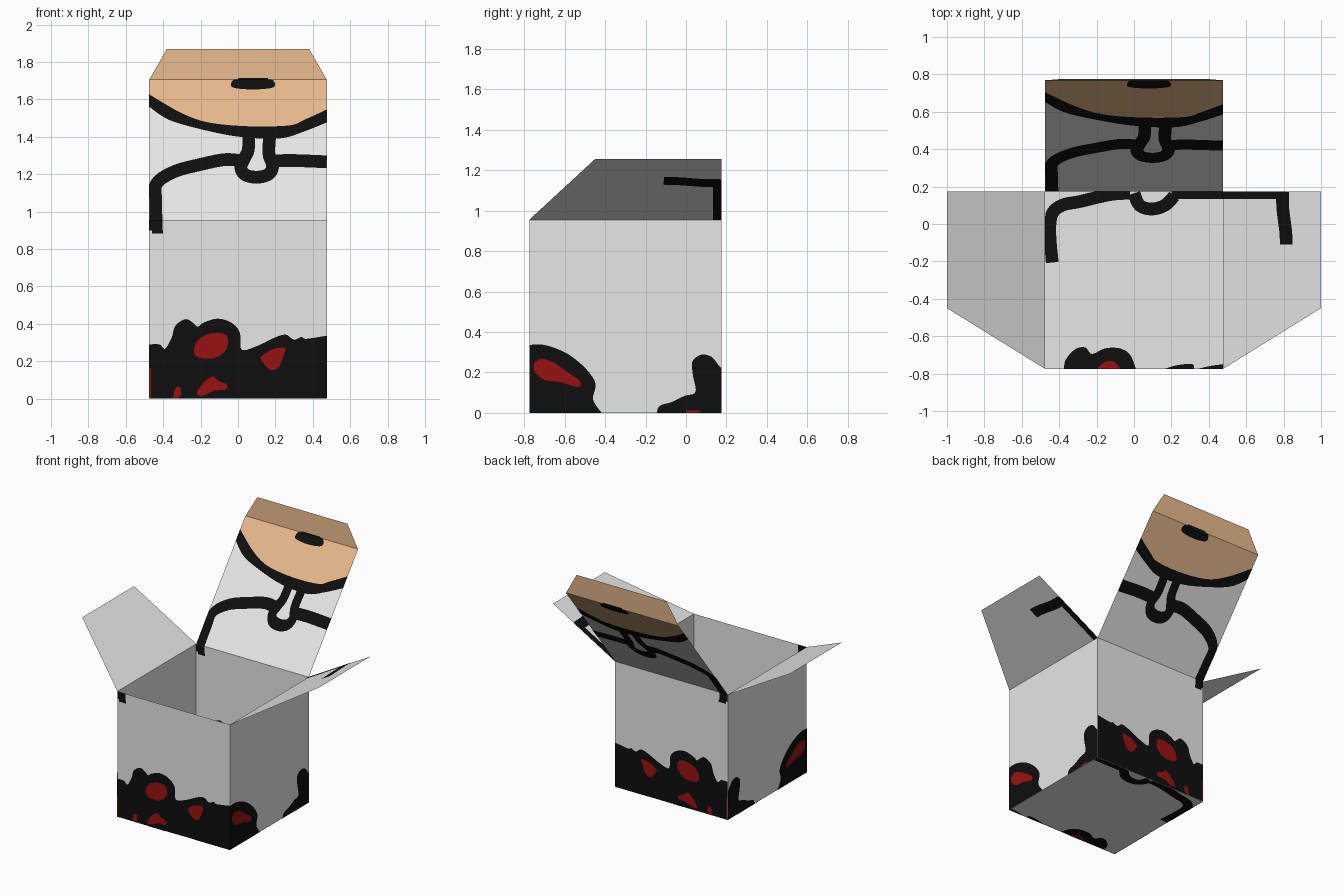
import bpy, bmesh
from mathutils import Vector

if "Cube" in bpy.data.objects:
    bpy.data.objects.remove(bpy.data.objects["Cube"])


def material(name, rgb):
    m = bpy.data.materials.new(name)
    m.diffuse_color = (*rgb, 1)
    m.use_nodes = True
    m.node_tree.nodes["Principled BSDF"].inputs["Base Color"].default_value = m.diffuse_color
    return m


WHITE = material("card white", (0.88, 0.88, 0.88))
BLACK = material("ink black", (0.0045, 0.0045, 0.0045))
RED = material("dark red", (0.32, 0.0056, 0.0056))
TAN = material("tan", (0.91, 0.55, 0.30))

W, F, B, H = 0.475, -0.775, 0.175, 0.955     # half width, front y, back y, wall height
LID_Y, LID_Z = 0.768, 1.705                  # far edge of the lid
LIFT = {TAN: 0.001, BLACK: 0.002, RED: 0.0035}


def add_object(name, bm, mat):
    me = bpy.data.meshes.new(name)
    bm.to_mesh(me)
    bm.free()
    me.materials.append(mat)
    bpy.context.collection.objects.link(bpy.data.objects.new(name, me))


def sheet(name, fn, outline, mat=WHITE):
    bm = bmesh.new()
    bm.faces.new([bm.verts.new(fn(*p)) for p in outline])
    add_object(name, bm, mat)


def rect(u0, u1, v0, v1):
    return [(u0, v0), (u1, v0), (u1, v1), (u0, v1)]


def smooth(pts, closed=False, n=5):
    """Curve through the points (Catmull-Rom)."""
    p = [Vector(q) for q in pts]
    p = [p[-1]] + p + p[:2] if closed else [p[0]] + p + [p[-1]]
    out = []
    for a, b, c, d in zip(p, p[1:], p[2:], p[3:]):
        for i in range(n):
            t = i / n
            out.append(0.5 * (2 * b + (c - a) * t + (2 * a - 5 * b + 4 * c - d) * t * t
                              + (3 * b - a - 3 * c + d) * t ** 3))
    return out if closed else out + [p[-2]]


def blob(*pts):
    return [smooth(pts, True)]


def fill(top, *corners):
    """Area under a smooth edge, closed through straight corners."""
    return [smooth(top) + [Vector(c) for c in corners]]


def stroke(pts, width=0.068):
    """Brush line as a strip of quads."""
    c = smooth(pts)
    side = []
    for i, p in enumerate(c):
        d = (c[min(i + 1, len(c) - 1)] - c[max(i - 1, 0)]).normalized()
        n = Vector((-d.y, d.x)) * width / 2
        side.append((p + n, p - n))
    return [[a[0], a[1], b[1], b[0]] for a, b in zip(side, side[1:])]


def paint(name, fn, bounds, mat, polys):
    """Thin plates just off both sides of a sheet, clipped to its bounds."""
    u0, u1, v0, v1 = bounds
    o = fn(0, 0)
    nrm = (fn(1, 0) - o).cross(fn(0, 1) - o).normalized()
    bm = bmesh.new()
    for poly in polys:
        pts = []
        for p in poly:
            q = Vector((min(max(p[0], u0), u1), min(max(p[1], v0), v1)))
            if not pts or (q - pts[-1]).length > 1e-4:
                pts.append(q)
        if (pts[0] - pts[-1]).length < 1e-4:
            pts.pop()
        if len(pts) < 3:
            continue
        for s in (1, -1):
            f = bm.faces.new([bm.verts.new(fn(*q) + nrm * LIFT[mat] * s) for q in pts])
            f.normal_update()
            if f.normal.dot(nrm) * s < 0:
                f.normal_flip()
    bmesh.ops.triangulate(bm, faces=bm.faces[:])
    add_object(name, bm, mat)


# Panel maps from grid coordinates to space
def floor(x, y): return Vector((x, y, 0))
def front(x, z): return Vector((x, F, z))
def back(x, z): return Vector((x, B, z))
def right(y, z): return Vector((W, y, z))
def left(y, z): return Vector((-W, y, z))
def lid(x, z): return Vector((x, B + (z - H) * (LID_Y - B) / (LID_Z - H), z))
def tip(x, z): return Vector((x, LID_Y + (z - LID_Z) * 0.05, z))
def flap(x, y): return Vector((x, y, H + (abs(x) - W) * 0.30 / 0.525))


# Box sheets and flaps
X, Y, Z = (-W, W), (F, B), (0, H)
sheet("box_floor", floor, rect(*X, *Y))
for name, fn, u in (("front_wall", front, X), ("back_wall", back, X),
                    ("right_wall", right, Y), ("left_wall", left, Y)):
    sheet(name, fn, rect(*u, *Z))
for name, s in (("right_flap", 1), ("left_flap", -1)):
    sheet(name, flap, [(s * W, F), (s * 1.0, -0.45), (s * 1.0, B), (s * W, B)])
sheet("lid", lid, rect(*X, H, LID_Z))
sheet("lid_tip", tip, [(-W, LID_Z), (W, LID_Z), (0.38, 1.87), (-0.38, 1.87)], TAN)

# Front and back walls: splashes along the bottom, start of the line at the top
wave = [(-.475, .29), (-.42, .29), (-.39, .267), (-.355, .326), (-.335, .39), (-.28, .425),
        (-.24, .405), (-.215, .385), (-.185, .406), (-.11, .428), (-.035, .406), (.01, .353),
        (.02, .262), (.105, .283), (.195, .326), (.255, .342), (.30, .315), (.34, .33),
        (.365, .32), (.475, .337)]
wall_red = (
    blob((-.235, .26), (-.22, .305), (-.18, .337), (-.11, .353), (-.06, .337), (-.055, .283),
         (-.09, .235), (-.15, .214), (-.22, .225))
    + blob((.125, .225), (.18, .262), (.25, .273), (.245, .235), (.215, .166), (.17, .155), (.13, .2))
    + blob((-.22, .03), (-.18, .09), (-.135, .118), (-.105, .096), (-.06, .075), (-.065, .048),
           (-.125, .043), (-.19, .016))
    + blob((-.345, .005), (-.335, .053), (-.312, .064), (-.307, .016))
    + [rect(-W, -.466, 0, .165)])
for name, fn in (("front", front), ("back", back)):
    paint(name + "_splash", fn, X + Z, BLACK,
          fill(wave, (W, 0), (-W, 0)) + [rect(-W, -.405, .90, H), rect(-.46, -.40, .882, .90)])
    paint(name + "_red_spots", fn, X + Z, RED, wall_red)

# Side walls: one splash at each lower corner
front_corner = [(-.775, .336), (-.70, .336), (-.6, .30), (-.525, .247), (-.47, .188),
                (-.447, .138), (-.46, .075), (-.447, .04), (-.417, 0)]
back_corner = [(-.145, 0), (-.13, .035), (-.07, .054), (-.007, .084), (.047, .104), (.034, .188),
               (.032, .255), (.077, .288), (.126, .277), (.16, .237), (.175, .22)]
for name, fn in (("right", right), ("left", left)):
    paint(name + "_splash", fn, Y + Z, BLACK,
          fill(front_corner, (F, 0)) + fill(back_corner, (B, 0)))
    paint(name + "_red_spots", fn, Y + Z, RED,
          blob((-.753, .237), (-.723, .267), (-.66, .252), (-.6, .212), (-.526, .158),
               (-.535, .128), (-.625, .153), (-.70, .163), (-.743, .198))
          + [rect(0, .07, 0, .012)])

# Lid: tan top, arc, hanging loop, wandering line and dot
arc_top = [(-.475, 1.626), (-.31, 1.53), (-.16, 1.476), (.06, 1.455), (.275, 1.46),
           (.355, 1.49), (.475, 1.545)]
arc_low = [(.475, 1.476), (.355, 1.428), (.22, 1.39), (0, 1.40), (-.2, 1.44), (-.37, 1.49),
           (-.475, 1.56)]
L = X + (H, LID_Z)
paint("lid_tan_area", lid, L, TAN, fill(arc_top, (W, LID_Z), (-W, LID_Z)))
dot = blob((-.035, 1.69), (-.01, 1.707), (.08, 1.717), (.17, 1.707), (.195, 1.69),
           (.185, 1.662), (.08, 1.652), (-.025, 1.662))
paint("lid_drawing", lid, L, BLACK,
      [smooth(arc_top) + smooth(arc_low)] + dot
      + stroke([(.058, 1.41), (.055, 1.33), (.035, 1.285), (.015, 1.235), (.04, 1.195),
                (.105, 1.183), (.165, 1.20), (.185, 1.245), (.165, 1.31), (.17, 1.41)])
      + stroke([(-.437, .90), (-.44, 1.06), (-.435, 1.15), (-.34, 1.213), (-.205, 1.25),
                (-.07, 1.277), (.02, 1.27)])
      + stroke([(.18, 1.27), (.30, 1.272), (.475, 1.265)]))
paint("tip_dot", tip, X + (LID_Z, 1.87), BLACK, [rect(.0, .16, LID_Z, 1.715)])

# Floor: the same line near the back, tops of the splashes at the front
paint("floor_drawing", floor, X + Y, BLACK,
      stroke([(-.437, -.206), (-.45, -.055), (-.44, .05), (-.385, .10), (-.29, .12),
              (-.13, .157), (-.02, .165)])
      + stroke([(0, .165), (.03, .10), (.095, .08), (.165, .10), (.215, .15)])
      + stroke([(.2, .155), (.475, .155)], .045)
      + fill([(-.375, -.775), (-.365, -.725), (-.315, -.67), (-.26, -.66), (-.225, -.695),
              (-.155, -.665), (-.075, -.665), (-.02, -.70), (.01, -.775)])
      + fill([(.165, -.775), (.22, -.757), (.31, -.748), (.32, -.775)])
      + fill([(.34, -.775), (.42, -.757), (.50, -.748)], (.50, -.775)))
paint("floor_red_spot", floor, X + Y, RED,
      fill([(-.20, -.775), (-.16, -.74), (-.11, -.735), (-.07, -.775)]))

# Right flap: end of the line
paint("flap_drawing", flap, (W, 1.0, F, B), BLACK,
      stroke([(.475, .155), (.82, .155)], .045)
      + stroke([(.795, .17), (.797, .08), (.812, -.04), (.815, -.11)], .068))
